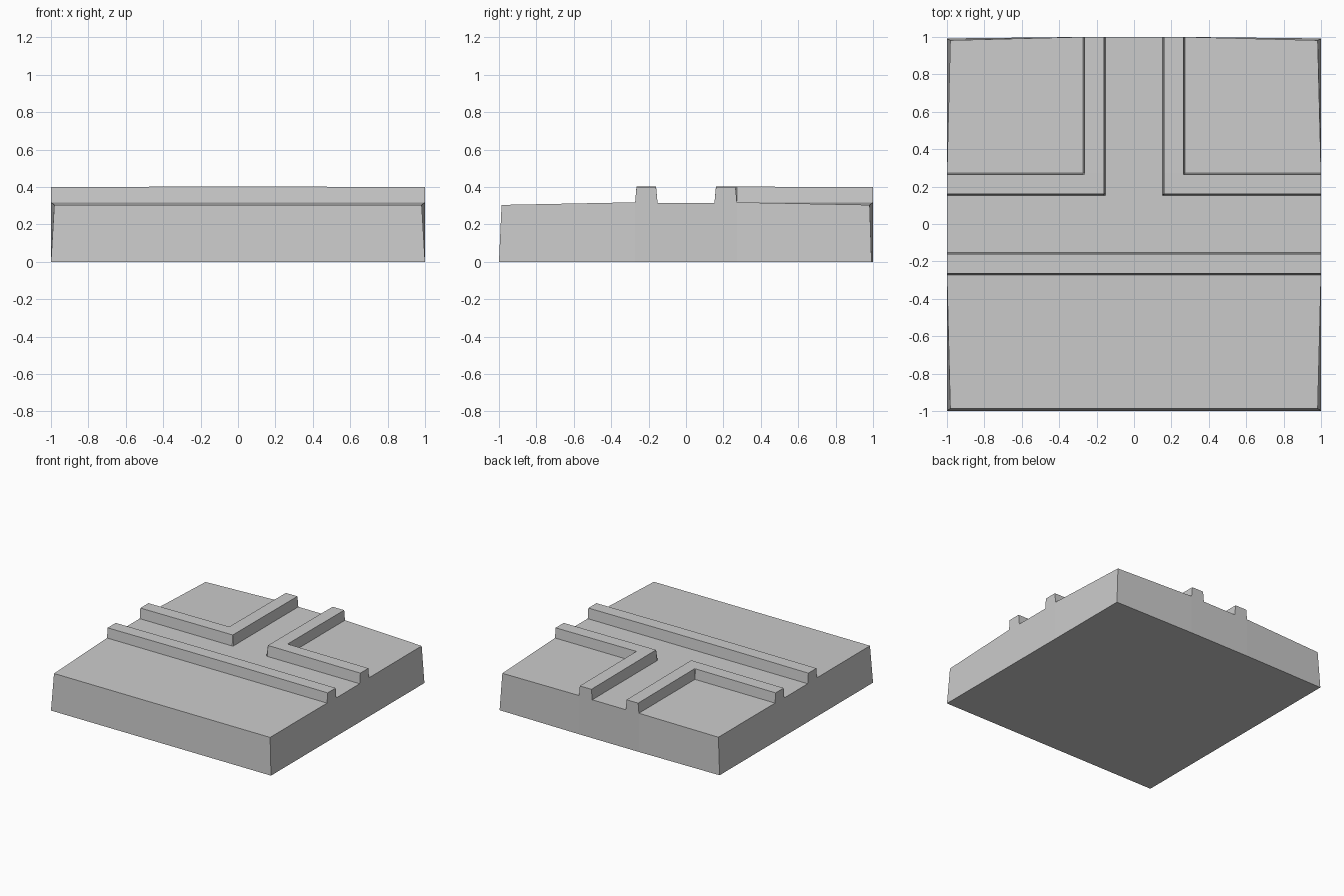
import bpy, bmesh

if "Cube" in bpy.data.objects:
    bpy.data.objects.remove(bpy.data.objects["Cube"])

FOOT_IN, TOP_IN, TOP_OUT, FOOT_OUT = 0.152, 0.160, 0.265, 0.272
half = [FOOT_IN, TOP_IN, TOP_OUT, FOOT_OUT, 1.0]
lines = [-v for v in reversed(half)] + half


def falloff(v):
    return max(0.0, (abs(v) - FOOT_OUT) / (1 - FOOT_OUT))


def height(x, y):
    # distance to the centre line of the T-shaped path
    d = min(abs(y), abs(x)) if y > 0 else abs(y)
    if TOP_IN <= d <= TOP_OUT:
        return 0.402 if min(abs(x), abs(y)) < 0.5 and max(abs(x), abs(y)) < 0.9 else 0.399
    if d <= FOOT_IN:
        return 0.315
    drop = min(falloff(x), falloff(y)) if y > 0 else falloff(y)
    return 0.318 - 0.014 * drop


def inset(x, y):
    # the slab leans in slightly at the rim away from the path ends
    px = x * (1 - 0.018 * falloff(y)) if abs(x) == 1 else x
    py = y
    if y == 1:
        py = 1 - 0.018 * falloff(x)
    elif y == -1:
        py = -0.986
    return px, py


# top surface: ground, path and raised kerbs in one stepped grid
bm = bmesh.new()
base = {}
grid = []
for y in lines:
    row = []
    for x in lines:
        v = bm.verts.new((*inset(x, y), height(x, y)))
        base[v] = (x, y - (0.008 * falloff(x) if y == 1 else 0), 0.0)
        row.append(v)
    grid.append(row)
n = len(lines)
for j in range(n - 1):
    for i in range(n - 1):
        bm.faces.new((grid[j][i], grid[j][i + 1], grid[j + 1][i + 1], grid[j + 1][i]))

# side walls and underside
rim = ([grid[0][i] for i in range(n - 1)] + [grid[j][-1] for j in range(n - 1)]
       + [grid[-1][i] for i in range(n - 1, 0, -1)] + [grid[j][0] for j in range(n - 1, 0, -1)])
foot = [bm.verts.new(base[v]) for v in rim]
for k in range(len(rim)):
    m = (k + 1) % len(rim)
    bm.faces.new((rim[k], foot[k], foot[m], rim[m]))
bm.faces.new(list(reversed(foot)))
bmesh.ops.recalc_face_normals(bm, faces=bm.faces[:])

mesh = bpy.data.meshes.new("path_tile")
bm.to_mesh(mesh)
bm.free()
tile = bpy.data.objects.new("path_tile", mesh)
bpy.context.collection.objects.link(tile)
